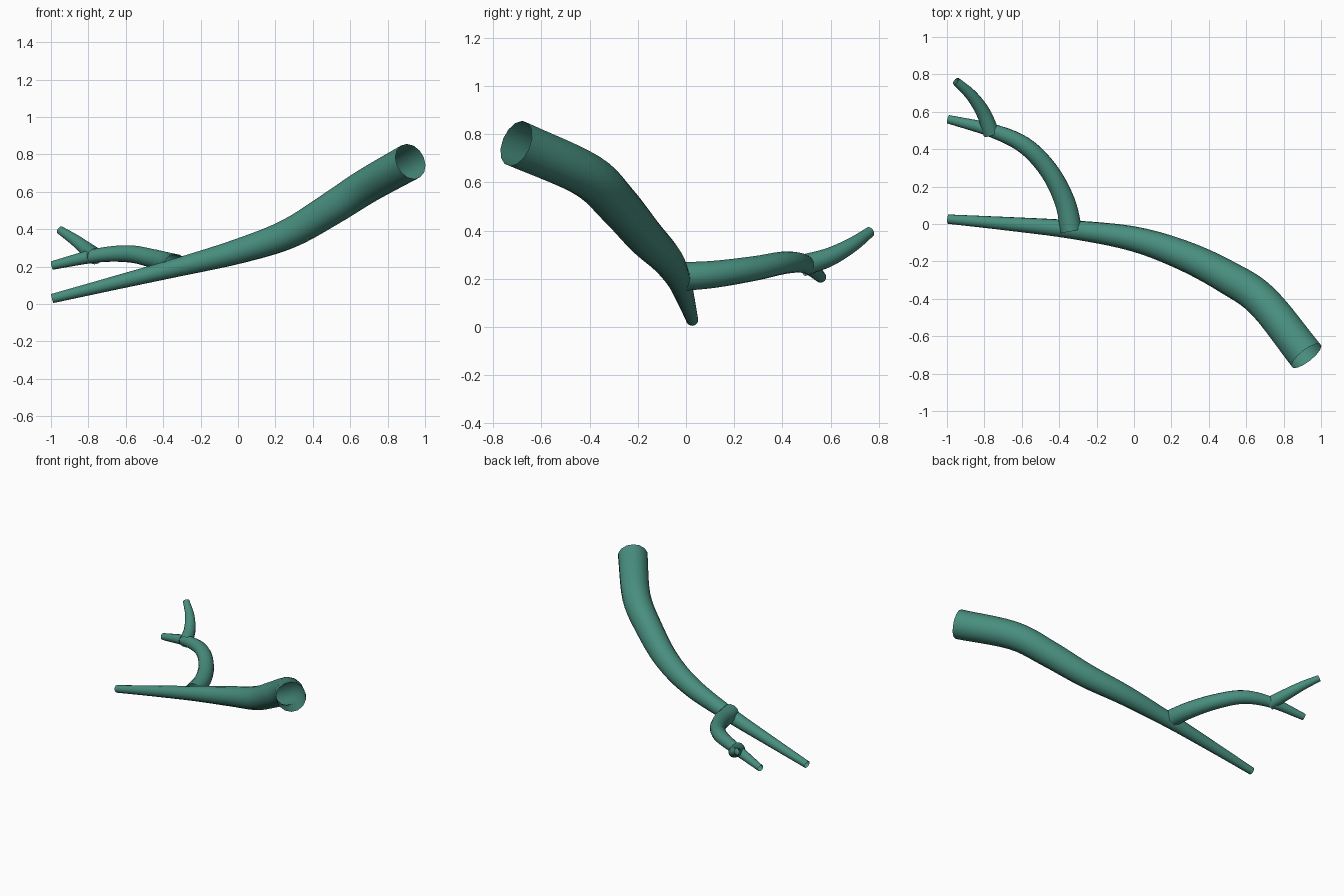
import bpy, bmesh, math
from mathutils import Vector

if "Cube" in bpy.data.objects:
    bpy.data.objects.remove(bpy.data.objects["Cube"])

SIDES = 14

bark = bpy.data.materials.new("teal_green")
bark.diffuse_color = (0.065, 0.27, 0.21, 1)
bark.use_nodes = True
bark.node_tree.nodes["Principled BSDF"].inputs["Base Color"].default_value = bark.diffuse_color


def spline(points, steps):
    """Catmull-Rom through (x, y, z, radius) points."""
    p = [Vector(q) for q in points]
    p = [2 * p[0] - p[1]] + p + [2 * p[-1] - p[-2]]
    out = []
    for i in range(1, len(p) - 2):
        a, b, c, d = p[i - 1:i + 3]
        for s in range(steps):
            t = s / steps
            out.append(0.5 * (2 * b + (c - a) * t + (2 * a - 5 * b + 4 * c - d) * t * t
                              + (3 * b - a - 3 * c + d) * t ** 3))
    return out + [p[-2]]


def limb(name, points, steps=5):
    """Open tapered tube swept along a smooth path."""
    path = spline(points, steps)
    pos = [q.to_3d() for q in path]
    bm = bmesh.new()
    rings, normal = [], Vector((0, 0, 1))
    for i, q in enumerate(path):
        tan = (pos[min(i + 1, len(pos) - 1)] - pos[max(i - 1, 0)]).normalized()
        normal = (normal - tan * normal.dot(tan)).normalized()
        side = tan.cross(normal)
        rings.append([bm.verts.new(pos[i] + q[3] * (normal * math.cos(a) + side * math.sin(a)))
                      for a in (2 * math.pi * k / SIDES for k in range(SIDES))])
    for r0, r1 in zip(rings, rings[1:]):
        for k in range(SIDES):
            j = (k + 1) % SIDES
            f = bm.faces.new((r0[k], r0[j], r1[j], r1[k]))
            f.smooth = True
    mesh = bpy.data.meshes.new(name)
    bm.to_mesh(mesh)
    bm.free()
    mesh.materials.append(bark)
    ob = bpy.data.objects.new(name, mesh)
    bpy.context.collection.objects.link(ob)
    return ob


# Main bough, thick cut end to thin tip
limb("main_bough", [
    (0.922, -0.705, 0.762, 0.099), (0.69, -0.415, 0.632, 0.094),
    (0.50, -0.285, 0.51, 0.089), (0.27, -0.17, 0.375, 0.08),
    (0.0, -0.08, 0.281, 0.067), (-0.33, -0.03, 0.194, 0.05),
    (-0.66, 0.0, 0.112, 0.037), (-0.993, 0.026, 0.029, 0.025)])

# Side branch curving back and outward
limb("side_branch", [
    (-0.335, -0.035, 0.208, 0.06), (-0.37, 0.12, 0.219, 0.056),
    (-0.455, 0.285, 0.243, 0.051), (-0.585, 0.42, 0.268, 0.046),
    (-0.76, 0.5, 0.258, 0.037), (-0.993, 0.56, 0.206, 0.023)])

# Small twig rising from the side branch
limb("twig", [
    (-0.762, 0.485, 0.255, 0.045), (-0.806, 0.595, 0.29, 0.039),
    (-0.87, 0.688, 0.34, 0.031), (-0.952, 0.764, 0.395, 0.022)])
